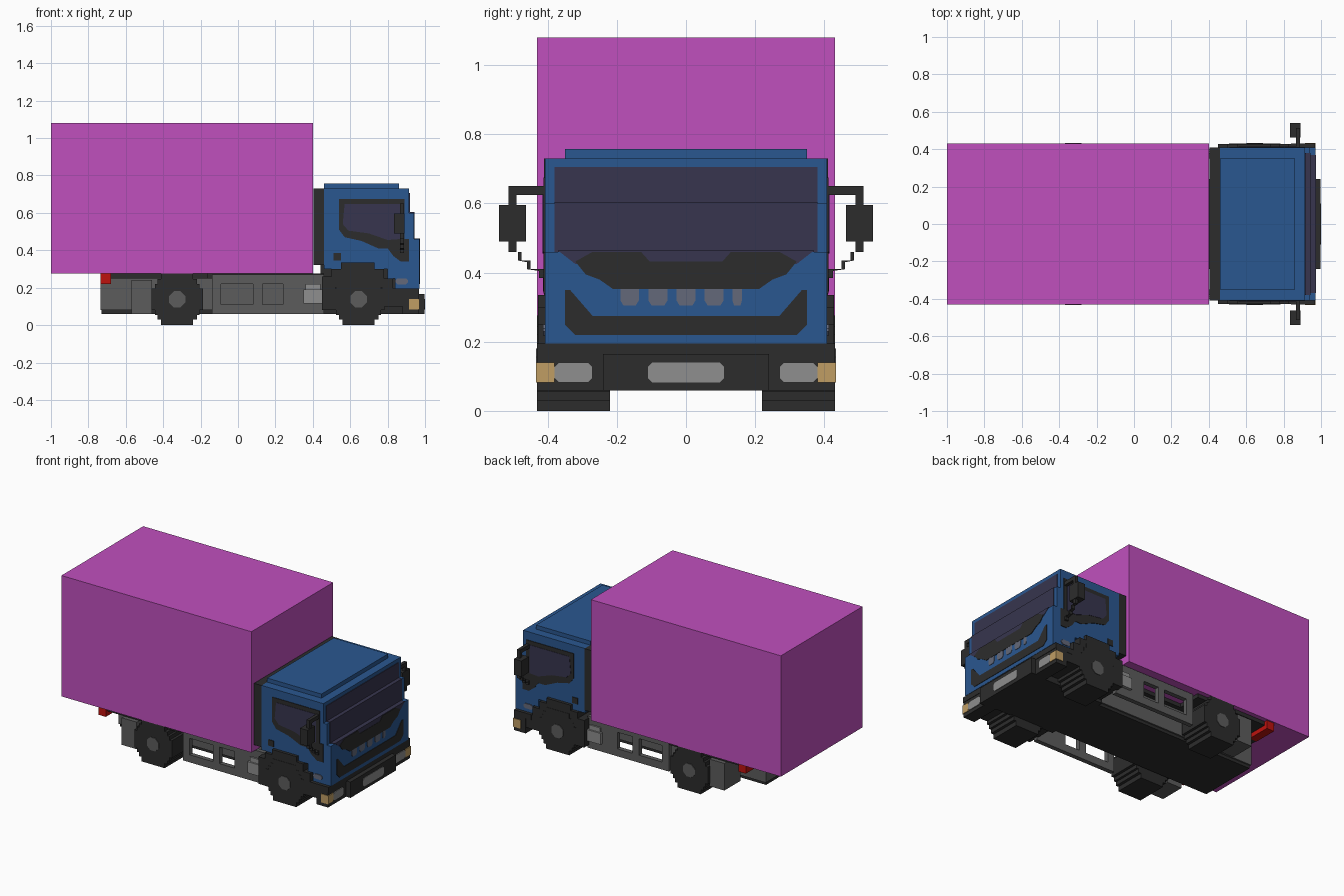
import bpy, bmesh, math

if "Cube" in bpy.data.objects:
    bpy.data.objects.remove(bpy.data.objects["Cube"], do_unlink=True)


def material(name, rgb):
    lin = [((c / 255 + 0.055) / 1.055) ** 2.4 if c > 10 else c / 255 / 12.92 for c in rgb]
    m = bpy.data.materials.new(name)
    m.use_nodes = True
    m.diffuse_color = (*lin, 1)
    m.node_tree.nodes["Principled BSDF"].inputs["Base Color"].default_value = (*lin, 1)
    return m


MAGENTA = material("magenta", (192, 80, 190))
BLUE = material("blue", (42, 87, 144))
BLACK = material("charcoal", (44, 44, 44))
GLASS = material("dark_glass", (55, 53, 78))
GREY = material("frame_grey", (92, 92, 92))
SILVER = material("light_grey", (142, 142, 142))
STEEL = material("blue_grey", (100, 105, 122))
RED = material("red", (190, 18, 14))
TAN = material("amber", (192, 158, 100))


def prism(name, mat, axis, pts, lo, hi):
    """Extrude a 2D outline along an axis; outline is the other two axes in order."""
    bm = bmesh.new()

    def place(p, d):
        return {"x": (d, p[0], p[1]), "y": (p[0], d, p[1]), "z": (p[0], p[1], d)}[axis]
    face = bm.faces.new([bm.verts.new(place(p, lo)) for p in pts])
    new = bmesh.ops.extrude_face_region(bm, geom=[face])["geom"]
    off = place((0, 0), hi - lo)
    bmesh.ops.translate(bm, vec=off, verts=[v for v in new if isinstance(v, bmesh.types.BMVert)])
    bmesh.ops.recalc_face_normals(bm, faces=bm.faces)
    me = bpy.data.meshes.new(name)
    bm.to_mesh(me)
    bm.free()
    me.materials.append(mat)
    ob = bpy.data.objects.new(name, me)
    bpy.context.collection.objects.link(ob)
    return ob


def box(name, mat, x, y, z):
    return prism(name, mat, "z", [(x[0], y[0]), (x[1], y[0]), (x[1], y[1]), (x[0], y[1])], *z)


def pair(name, fn, mat, *args):
    """Build a part on the left (+y) and its mirror on the right."""
    ob = fn("left_" + name, mat, *args)
    me = ob.data.copy()
    for v in me.vertices:
        v.co.y *= -1
    me.flip_normals()
    bpy.context.collection.objects.link(bpy.data.objects.new("right_" + name, me))


def stepped_disc(cx, cz, r):
    quad = [(1, 0.42), (0.87, 0.42), (0.87, 0.6), (0.76, 0.6), (0.76, 0.78), (0.62, 0.78), (0.62, 1)]
    pts = quad + [(-a, b) for a, b in reversed(quad)]
    pts += [(-a, -b) for a, b in quad] + [(a, -b) for a, b in reversed(quad)]
    return [(cx + a * r, cz + b * r) for a, b in pts]


# Cargo box
box("cargo_box", MAGENTA, (-1, 0.4), (-0.43, 0.43), (0.275, 1.08))

# Chassis
box("chassis_floor", BLACK, (-0.73, 0.9), (-0.2, 0.2), (0.06, 0.08))
box("chassis_core", GREY, (-0.735, 0.46), (-0.21, 0.21), (0.08, 0.25))
box("chassis_top", BLACK, (-0.68, 0.46), (-0.24, 0.24), (0.25, 0.276))
box("rear_crossbar", BLACK, (-0.73, -0.68), (-0.26, 0.26), (0.22, 0.276))
pair("tail_lamp", box, RED, (-0.735, -0.68), (0.26, 0.42), (0.22, 0.276))
pair("mud_flap", box, GREY, (-0.57, -0.46), (0.24, 0.41), (0.06, 0.24))
pair("rear_fender", box, BLACK, (-0.68, -0.16), (0.24, 0.40), (0.25, 0.276))

# Side guards with two openings
pair("guard_top", box, GREY, (-0.14, 0.46), (0.35, 0.38), (0.22, 0.27))
pair("guard_bottom", box, GREY, (-0.14, 0.46), (0.35, 0.38), (0.06, 0.11))
for i, span in enumerate([(-0.14, -0.09), (0.08, 0.13), (0.24, 0.46)]):
    pair(f"guard_post_{i}", box, GREY, span, (0.35, 0.38), (0.11, 0.22))
pair("side_tank", box, SILVER, (0.35, 0.46), (0.37, 0.40), (0.115, 0.19))
pair("side_tank_top", box, SILVER, (0.36, 0.44), (0.37, 0.39), (0.19, 0.22))

# Wheels with hubs
for end, cx in (("rear", -0.325), ("front", 0.645)):
    pair(end + "_wheel", prism, BLACK, "y", stepped_disc(cx, 0.138, 0.138), 0.22, 0.43)
    hub = [(cx + 0.047 * math.cos(a), 0.138 + 0.047 * math.sin(a))
           for a in [math.pi / 8 + i * math.pi / 4 for i in range(8)]]
    pair(end + "_hub", prism, GREY, "y", hub, 0.425, 0.434)

# Cab shell with stepped front, and roof plate
cab = [(0.46, 0.3), (0.8, 0.3), (0.8, 0.25), (0.84, 0.25), (0.84, 0.195), (0.97, 0.195), (0.97, 0.46),
       (0.94, 0.46), (0.94, 0.6), (0.915, 0.6), (0.915, 0.73), (0.46, 0.73)]
prism("cab_shell", BLUE, "y", cab, -0.408, 0.408)
box("roof_plate", BLUE, (0.46, 0.86), (-0.35, 0.35), (0.73, 0.757))
box("cab_back", BLACK, (0.405, 0.46), (-0.41, 0.41), (0.32, 0.73))
box("cab_underside", BLACK, (0.44, 0.93), (-0.23, 0.23), (0.06, 0.32))

# Front wheel arches
arch = [(0.45, 0.08), (0.52, 0.08), (0.52, 0.2), (0.77, 0.2), (0.77, 0.1), (0.9, 0.1), (0.9, 0.195),
        (0.83, 0.195), (0.83, 0.25), (0.78, 0.25), (0.78, 0.3), (0.73, 0.3), (0.73, 0.335),
        (0.55, 0.335), (0.55, 0.3), (0.5, 0.3), (0.5, 0.26), (0.45, 0.26)]
pair("wheel_arch", prism, BLACK, "y", arch, 0.23, 0.428)

# Bumper and lamps
box("bumper", BLACK, (0.88, 0.965), (-0.43, 0.43), (0.06, 0.165))
box("bumper_centre", BLACK, (0.9, 0.997), (-0.24, 0.24), (0.06, 0.165))
box("bumper_top", BLACK, (0.84, 0.968), (-0.43, 0.43), (0.16, 0.195))
pair("indicator", box, TAN, (0.915, 0.97), (0.38, 0.434), (0.083, 0.14))


def plate(y0, y1, z0, z1, c=0.012):
    return [(y0 + c, z0), (y1 - c, z0), (y1, z0 + c), (y1, z1 - c),
            (y1 - c, z1), (y0 + c, z1), (y0, z1 - c), (y0, z0 + c)]


pair("headlamp", prism, SILVER, "x", plate(0.27, 0.38, 0.083, 0.14), 0.96, 0.97)
prism("centre_plate", SILVER, "x", plate(-0.11, 0.11, 0.083, 0.14), 0.992, 1.0)

# Windscreen in two steps with a dark lower band
box("windscreen_upper", GLASS, (0.91, 0.919), (-0.38, 0.38), (0.6, 0.705))
box("windscreen_lower", GLASS, (0.915, 0.944), (-0.38, 0.38), (0.46, 0.604))
box("windscreen_ledge", GLASS, (0.94, 0.968), (-0.37, 0.37), (0.458, 0.464))
prism("windscreen_foot", GLASS, "x", [(-0.32, 0.425), (0.32, 0.425), (0.37, 0.464), (-0.37, 0.464)], 0.966, 0.972)
band = [(-0.21, 0.352), (0.21, 0.352), (0.25, 0.38), (0.29, 0.395), (0.32, 0.432), (0.27, 0.46), (0.13, 0.46),
        (0.105, 0.432), (-0.105, 0.432), (-0.13, 0.46), (-0.27, 0.46), (-0.32, 0.432), (-0.29, 0.395), (-0.25, 0.38)]
prism("windscreen_band", BLACK, "x", band, 0.967, 0.974)

# Grille
half = [(0.32, 0.22), (0.35, 0.25), (0.35, 0.35), (0.335, 0.35), (0.27, 0.275)]
prism("grille", BLACK, "x", half + [(-a, b) for a, b in reversed(half)], 0.966, 0.973)
for i, (c, w) in enumerate([(-0.163, 0.027), (-0.081, 0.028), (0, 0.028), (0.081, 0.028), (0.148, 0.014)]):
    prism(f"grille_vent_{i}", STEEL, "x", [(c - w * 0.65, 0.305), (c + w * 0.65, 0.305), (c + w, 0.32),
          (c + w, 0.355), (c - w, 0.355), (c - w, 0.32)], 0.967, 0.973)

# Door windows and handles
frame = [(0.54, 0.675), (0.89, 0.675), (0.89, 0.46), (0.915, 0.46), (0.915, 0.34), (0.87, 0.34), (0.83, 0.37),
         (0.8, 0.41), (0.75, 0.41), (0.66, 0.45), (0.57, 0.47), (0.54, 0.51)]
pair("window_frame", prism, BLACK, "y", frame, 0.405, 0.412)
glass = [(0.57, 0.648), (0.865, 0.648), (0.865, 0.46), (0.8, 0.455), (0.7, 0.49), (0.59, 0.505), (0.56, 0.54)]
pair("window_glass", prism, GLASS, "y", glass, 0.406, 0.414)
pair("door_handle", box, BLACK, (0.51, 0.55), (0.405, 0.413), (0.345, 0.385))
pair("door_step", prism, STEEL, "y", plate(0.84, 0.91, 0.218, 0.25), 0.405, 0.413)

# Mirrors on stepped arms
pair("mirror", box, BLACK, (0.835, 0.89), (0.462, 0.54), (0.49, 0.596))
arm = [(0.4, 0.625), (0.49, 0.625), (0.49, 0.46), (0.475, 0.46), (0.475, 0.435), (0.45, 0.435), (0.45, 0.41),
       (0.4, 0.41), (0.4, 0.385), (0.425, 0.385), (0.425, 0.405), (0.46, 0.41), (0.46, 0.43), (0.485, 0.435),
       (0.485, 0.46), (0.513, 0.46), (0.513, 0.65), (0.4, 0.65)]
pair("mirror_arm", prism, BLACK, "x", arm, 0.865, 0.887)
